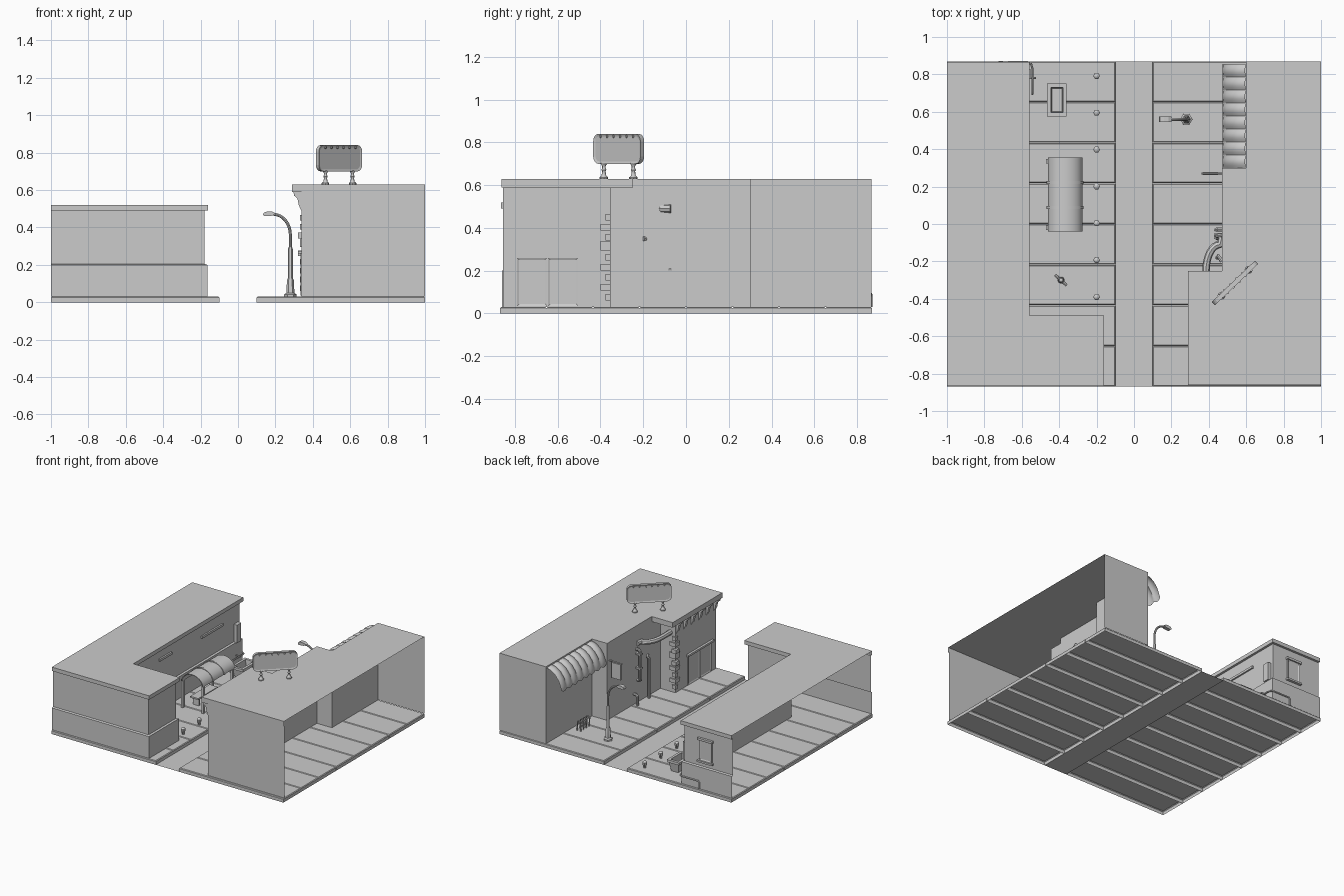
import bpy, bmesh, math
from mathutils import Vector, Matrix

if "Cube" in bpy.data.objects:
    bpy.data.objects.remove(bpy.data.objects["Cube"])


def finish(name, bm, smooth=False):
    bmesh.ops.remove_doubles(bm, verts=bm.verts, dist=1e-5)
    bmesh.ops.recalc_face_normals(bm, faces=bm.faces)
    me = bpy.data.meshes.new(name)
    bm.to_mesh(me)
    bm.free()
    ob = bpy.data.objects.new(name, me)
    bpy.context.collection.objects.link(ob)
    if smooth:
        bpy.ops.object.select_all(action='DESELECT')
        ob.select_set(True)
        bpy.context.view_layer.objects.active = ob
        bpy.ops.object.shade_smooth_by_angle(angle=math.radians(40))
    return ob


def sheet(name, rows, cap=False, smooth=False):
    bm = bmesh.new()
    vs = [[bm.verts.new(p) for p in r] for r in rows]
    for a, b in zip(vs, vs[1:]):
        for i in range(len(a) - 1):
            bm.faces.new((a[i], a[i + 1], b[i + 1], b[i]))
    if cap:
        bm.faces.new(vs[-1])
    return finish(name, bm, smooth)


def prism(name, pts, vec, inset=0):
    bm = bmesh.new()
    n = len(pts)
    a = [bm.verts.new(p) for p in pts]
    b = [bm.verts.new(Vector(p) + Vector(vec)) for p in pts]
    for i in range(n):
        j = (i + 1) % n
        bm.faces.new((a[i], a[j], b[j], b[i]))
    caps = [bm.faces.new(a), bm.faces.new(b)]
    bmesh.ops.recalc_face_normals(bm, faces=bm.faces)
    if inset:
        bmesh.ops.inset_individual(bm, faces=caps, thickness=inset, depth=-inset / 3)
    return finish(name, bm)


def box(name, x0, x1, y0, y1, z0, z1):
    return prism(name, [(x0, y0, z0), (x1, y0, z0), (x1, y1, z0), (x0, y1, z0)], (0, 0, z1 - z0))


def lathe(name, x, y, prof, n=8):
    rows = [[(x + r * math.cos(2 * math.pi * i / n), y + r * math.sin(2 * math.pi * i / n), z)
             for i in range(n + 1)] for r, z in prof]
    return sheet(name, rows, smooth=True)


def tube(name, pts, r):
    cu = bpy.data.curves.new(name, 'CURVE')
    cu.dimensions = '3D'
    cu.bevel_depth, cu.bevel_resolution, cu.use_fill_caps = r, 2, True
    sp = cu.splines.new('POLY')
    sp.points.add(len(pts) - 1)
    for p, q in zip(sp.points, pts):
        p.co = (*q, 1)
    ob = bpy.data.objects.new(name, cu)
    bpy.context.collection.objects.link(ob)
    bpy.ops.object.select_all(action='DESELECT')
    ob.select_set(True)
    bpy.context.view_layer.objects.active = ob
    bpy.ops.object.convert(target='MESH')
    bpy.ops.object.shade_smooth_by_angle(angle=math.radians(40))


def at(pts, z):
    return [(x, y, z) for x, y in pts]


# road and hollow pavement slabs
sheet("road", [[(-.1, -.87, .001), (.1, -.87, .001)], [(-.1, .87, .001), (.1, .87, .001)]])
P = 1.74 / 8
for side in (-1, 1):
    for k in range(8):
        rows = []
        for d, z in ((0, 0), (0, .025), (.005, .03)):
            x0, x1 = sorted((side * (.1 + d), side * (1 - d)))
            y0, y1 = -.87 + k * P + .001 + d, -.87 + (k + 1) * P - .001 - d
            rows.append(at([(x0, y0), (x1, y0), (x1, y1), (x0, y1), (x0, y0)], z))
        rows[-1].pop()
        rows[-1].append(rows[-1][0])
        sheet("pavement_slab", rows)
        t = rows[-1]
        sheet("pavement_top", [[t[0], t[1]], [t[3], t[2]]])


# left building: plinth, wall, eave and roof, open on the outer side
def left(d):
    return [(-1, -.865 + d), (-.16 - d, -.865 + d), (-.16 - d, -.49 - d),
            (-.56 - d, -.49 - d), (-.56 - d, .865 - d), (-1, .865 - d)]


sheet("left_building", [at(left(.004), .03), at(left(.004), .2), at(left(.018), .205),
                        at(left(.018), .49), at(left(0), .49), at(left(0), .52)], cap=True)

# right building with overhanging corner roof and recessed shop front
wall = [(1, -.855), (.34, -.855), (.34, -.355), (.47, -.355), (.47, .3), (.6, .3), (.6, .868), (1, .868)]
eave = [(1, -.862), (.29, -.862), (.29, -.25), (.47, -.25)] + wall[4:]
sheet("right_building", [at(wall, .03), at(wall, .59), at(eave, .59), at(eave, .63)], cap=True)

# corbels under the corner roof
for k in range(6):
    prism("corbel", [(x, -.85 + k * .092, z) for x, z in
                     ((.345, .59), (.297, .59), (.3, .57), (.318, .555), (.325, .52), (.333, .5), (.345, .48))],
          (0, .025, 0))
# corner blocks
for k in range(9):
    w = .045 if k % 2 else .022
    z = .06 + k * .047
    o = .018 if k in (4, 6) else .009
    box("corner_block", .34 - o, .34 + w, -.355 - w, -.355 + o, z, z + (.045 if k == 5 else .03))
# shop door panels and lintel
for y in (-.79, -.645):
    prism("shop_door", [(.333, y, .035), (.333, y + .14, .035), (.333, y + .14, .26), (.333, y, .26)],
          (.012, 0, 0), inset=.014)
box("door_lintel", .322, .345, -.81, -.49, .26, .275)

# scalloped awning
prof = ((.6, .615), (.565, .605), (.53, .58), (.5, .54), (.48, .49))
cols = [(.3 + .555 * i / 48, .011 * abs(math.sin(math.pi * i / 6))) for i in range(49)]
rows = [[(x - b * .6, y, z + b) for y, b in cols] for x, z in prof]
rows.append([(.474, y, .472 - 1.5 * b) for y, b in cols])
sheet("awning", rows, smooth=True)

# hanging shop sign
box("hanging_sign", .37, .45, .263, .277, .36, .48)
tube("sign_arm", [(.47, .27, .487), (.36, .27, .487)], .005)

# wall pipes and overhead duct
tube("wall_pipe", [(.47, -.06, .45), (.45, -.06, .45), (.443, -.065, .44), (.443, -.065, .22),
                   (.443, -.075, .21), (.47, -.075, .2)], .011)
tube("wall_pipe", [(.47, -.2, .35), (.45, -.17, .35), (.445, -.18, .34), (.445, -.18, .03)], .011)
tube("ground_pipe", [(.47, -.03, .11), (.45, -.03, .11), (.44, -.03, .1), (.44, -.03, .03)], .011)
tube("roof_duct", [(.47, -.07, .49)] + [(.46 - .075 * math.sin(a), -.25 + .14 * math.cos(a), .49)
     for a in [math.pi / 2 * i / 8 for i in range(9)]] + [(.385, -.355, .49)], .02)
for z in (.3, .41):
    box("pipe_clamp", .428, .47, -.08, -.05, z, z + .012)

# stand of rods beneath the awning
for k in range(4):
    y = .45 + k * .035
    tube("rack_rod", [(.52, y, .03), (.515, y, .1), (.53, y + .004, .11), (.545, y, .1), (.55, y, .03)], .005)

# roof billboard with recessed panels, bulbs and posts
u = Vector((.23, .22, 0)).normalized()
n = Vector((-u.y, u.x, 0))
c = Vector((.54, -.315, .77))
pts = []
for sx, sz, a0 in ((1, 1, 0), (-1, 1, 90), (-1, -1, 180), (1, -1, 270)):
    for k in range(5):
        a = math.radians(a0 + 22.5 * k)
        pts.append(c - n * .012 + u * (sx * .125 + .035 * math.cos(a))
                   + Vector((0, 0, sz * .035 + .035 * math.sin(a))))
prism("billboard", pts, n * .024, inset=.012)
for k in range(6):
    p = c + u * (-.11 + k * .044)
    for s in (-1, 1):
        q = p + n * s * .012
        lathe("billboard_bulb", q.x, q.y, ((0, .82), (.006, .824), (.006, .831), (0, .835)), 6)
for s in (-1, 1):
    p = c + u * s * .1
    lathe("billboard_post", p.x, p.y, ((.02, .63), (.02, .637), (.011, .645), (.008, .665), (.012, .672),
                                       (.008, .679), (.008, .69), (.015, .70), (.015, .705)))

# street lamp
lathe("lamp_post", .28, .56, ((.033, .03), (.033, .042), (.022, .05), (.018, .12), (.013, .13),
                              (.013, .285), (.009, .295)), 6)
tube("lamp_arm", [(.28, .56, .28), (.28, .56, .36)] +
     [(.19 + .09 * math.cos(a), .56, .36 + .11 * math.sin(a)) for a in
      [math.pi / 2 * i / 8 for i in range(1, 9)]], .008)
prism("lamp_head", [(.133, .545, .468), (.14, .545, .48), (.16, .545, .486), (.185, .545, .484),
                    (.2, .545, .475), (.185, .545, .463), (.14, .545, .46)], (0, .03, 0))

# bollards
for k in range(7):
    lathe("bollard", -.2, -.39 + k * .197, ((.01, .03), (.011, .048), (.018, .056), (.018, .072),
                                            (.01, .08), (0, .082)), 6)

# shelter with vaulted roof, ribs, posts and bench
def arch(r, y, z=.24):
    return [(-.368 - .093 * r * math.cos(math.pi * i / 12), y, z + .075 * r * math.sin(math.pi * i / 12))
            for i in range(13)]


sheet("shelter_roof", [arch(1, -.04), arch(1, .355), arch(.93, .355), arch(.93, -.04), arch(1, -.04)], smooth=True)
for y in (.08, .215):
    sheet("shelter_rib", [arch(1, y), arch(1.06, y), arch(1.06, y + .015), arch(1, y + .015)], smooth=True)
for y in (-.02, .335):
    box("shelter_post", -.47, -.452, y - .012, y + .012, .03, .25)
    box("shelter_post", -.292, -.276, y - .01, y + .01, .03, .25)
box("bench_seat", -.44, -.37, .04, .28, .085, .097)
for y in (.06, .25):
    box("bench_leg", -.43, -.38, y, y + .012, .03, .085)

# open planter with tapering sides
def rect(d, z):
    return at([(-.465 + d, .575 + d), (-.36 - d, .575 + d), (-.36 - d, .75 - d),
               (-.465 + d, .75 - d), (-.465 + d, .575 + d)], z)


sheet("planter", [rect(.022, .03), rect(.01, .1), rect(0, .1), rect(0, .12), rect(.02, .12), rect(.026, .06)])
box("planter_soil", -.44, -.385, .6, .725, .055, .062)

# hydrant
lathe("hydrant", -.39, -.3, ((.018, .03), (.018, .04), (.012, .045), (.012, .09), (.016, .092), (.01, .108), (0, .112)))
tube("hydrant_outlets", [(-.422, -.272, .075), (-.36, -.328, .075)], .008)

# ledges and panel on the courtyard wall
for y0, y1, z in ((.37, .63, .385), (-.15, 0, .405), (-.42, -.3, .395)):
    box("wall_ledge", -.58, -.566, y0, y1, z, z + .018)
box("wall_panel", -.58, -.55, .775, .825, .2, .34)

# rear window with frame and sill
prism("rear_window", [(-.82, .842, .25), (-.71, .842, .25), (-.71, .842, .41), (-.82, .842, .41)],
      (0, .014, 0), inset=.016)
box("window_sill", -.83, -.7, .845, .868, .238, .252)
box("window_head", -.83, -.7, .845, .865, .408, .425)

# corner pipe with valve
tube("corner_pipe", [(-.72, .866, .03), (-.72, .866, .08), (-.71, .866, .09), (-.57, .866, .09), (-.55, .855, .09),
                     (-.543, .83, .09), (-.543, .71, .09), (-.543, .695, .08), (-.543, .695, .03)], .006)
tube("pipe_valve", [(-.565, .78, .1), (-.523, .78, .1)], .005)
